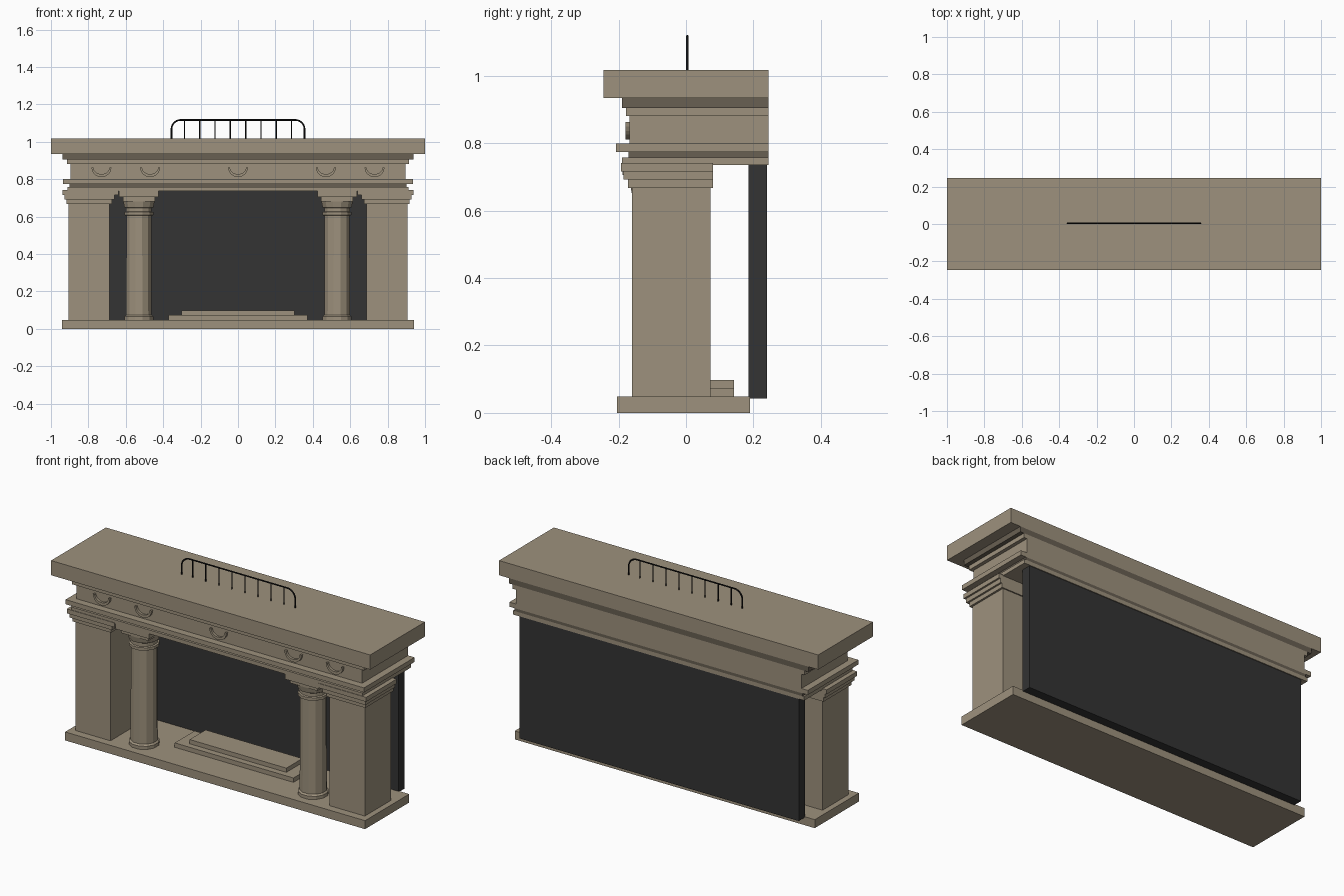
import bpy, bmesh, math
from mathutils import Matrix

cube = bpy.data.objects.get("Cube")
if cube:
    bpy.data.objects.remove(cube, do_unlink=True)


def material(name, r, g, b):
    m = bpy.data.materials.new(name)
    m.use_nodes = True
    m.diffuse_color = (r, g, b, 1)
    m.node_tree.nodes["Principled BSDF"].inputs["Base Color"].default_value = (r, g, b, 1)
    return m


STONE = material("warm stone", 0.34, 0.285, 0.205)
SHADE = material("dark stone", 0.14, 0.115, 0.085)
PANEL = material("charcoal", 0.033, 0.033, 0.033)
IRON = material("black iron", 0.006, 0.006, 0.006)


def add(name, bm, mat):
    bmesh.ops.recalc_face_normals(bm, faces=bm.faces)
    mesh = bpy.data.meshes.new(name)
    bm.to_mesh(mesh)
    bm.free()
    mesh.materials.append(mat)
    ob = bpy.data.objects.new(name, mesh)
    bpy.context.collection.objects.link(ob)
    return ob


def box(name, x, y, z, mat=STONE):
    """Box from (low, high) pairs."""
    bm = bmesh.new()
    bmesh.ops.create_cube(bm, size=1)
    for v in bm.verts:
        for i, (lo, hi) in enumerate((x, y, z)):
            v.co[i] = lo if v.co[i] < 0 else hi
    return add(name, bm, mat)


def wide(name, half, y, z, mat=STONE):
    return box(name, (-half, half), y, z, mat)


def lathe(name, profile, cx, cy, sides=12):
    bm = bmesh.new()
    rings = []
    for r, z in profile:
        ring = []
        for i in range(sides):
            a = 2 * math.pi * (i + 0.5) / sides
            ring.append(bm.verts.new((cx + r * math.cos(a), cy + r * math.sin(a), z)))
        rings.append(ring)
    for low, high in zip(rings, rings[1:]):
        for i in range(sides):
            j = (i + 1) % sides
            bm.faces.new((low[i], low[j], high[j], high[i]))
    bm.faces.new(rings[0])
    bm.faces.new(rings[-1])
    return add(name, bm, STONE)


# Base, hearth steps and back panel
wide("base", 0.94, (-0.205, 0.19), (0, 0.048))
wide("lower_hearth_step", 0.372, (-0.035, 0.143), (0.048, 0.073))
wide("upper_hearth_step", 0.303, (0.0, 0.143), (0.073, 0.097))
wide("back_panel", 0.875, (0.185, 0.24), (0.042, 0.736), PANEL)

# Stacked mouldings of the lintel, flush at the back
BACK = 0.245
wide("lintel_beam", 0.912, (-0.19, BACK), (0.736, 0.758))
wide("lower_shadow_band", 0.902, (-0.17, BACK), (0.758, 0.774), SHADE)
wide("lower_moulding", 0.935, (-0.208, BACK), (0.774, 0.80))
wide("frieze", 0.895, (-0.167, BACK), (0.80, 0.881))
wide("upper_moulding", 0.915, (-0.178, BACK), (0.881, 0.905))
wide("upper_shadow_band", 0.938, (-0.19, BACK), (0.905, 0.935), SHADE)
wide("mantel_shelf", 1.0, (-0.245, BACK), (0.935, 1.018))

# Square pillars and round columns on both sides
COL_Y = -0.083
column_profile = [(0.08, 0.048), (0.08, 0.066), (0.071, 0.074), (0.069, 0.605),
                  (0.08, 0.608), (0.08, 0.624), (0.071, 0.627), (0.071, 0.645),
                  (0.08, 0.65), (0.088, 0.685)]
for side, s in (("left", 1), ("right", -1)):
    def span(a, b):
        return tuple(sorted((s * a, s * b)))
    box(side + "_pillar", span(0.687, 0.907), (-0.16, 0.073), (0.048, 0.67))
    box(side + "_pillar_cap_low", span(0.675, 0.918), (-0.172, 0.08), (0.668, 0.692))
    box(side + "_pillar_cap_mid", span(0.66, 0.928), (-0.185, 0.08), (0.692, 0.716))
    box(side + "_pillar_cap_top", span(0.638, 0.938), (-0.193, 0.08), (0.716, 0.741))
    lathe(side + "_column", column_profile, s * 0.53, COL_Y)
    for part, h, z in (("low", 0.086, (0.682, 0.706)), ("top", 0.105, (0.706, 0.738))):
        box(side + "_column_cap_" + part, span(0.53 - h, 0.53 + h),
            (COL_Y - h, COL_Y + h), z)


# Crescent ornaments on the frieze
def crescent(name, cx, steps=12):
    bm = bmesh.new()
    arcs = []
    for w, drop in ((0.053, 0.052), (0.043, 0.036)):
        for y in (-0.18, -0.165):
            arc = []
            for i in range(steps + 1):
                a = math.pi * i / steps
                arc.append(bm.verts.new((cx + w * math.cos(a), y, 0.863 - drop * math.sin(a))))
            arcs.append(arc)
    loop = [arcs[0], arcs[1], arcs[3], arcs[2]]
    for p, q in zip(loop, loop[1:] + loop[:1]):
        for i in range(steps):
            bm.faces.new((p[i], p[i + 1], q[i + 1], q[i]))
    for i in (0, steps):
        bm.faces.new([arc[i] for arc in loop])
    return add(name, bm, STONE)


for n, cx in enumerate((-0.73, -0.47, 0, 0.47, 0.73)):
    crescent("crescent_%d" % (n + 1), cx)


# Iron rail: a bent tube with thin posts
def tube(name, points, radius):
    curve = bpy.data.curves.new(name + "_path", "CURVE")
    curve.dimensions = "3D"
    curve.bevel_depth = radius
    curve.bevel_resolution = 1
    curve.use_fill_caps = True
    spline = curve.splines.new("POLY")
    spline.points.add(len(points) - 1)
    for p, co in zip(spline.points, points):
        p.co = (*co, 1)
    curve.materials.append(IRON)
    ob = bpy.data.objects.new(name, curve)
    bpy.context.collection.objects.link(ob)


RAIL_Y, TOP, HALF, BEND = 0.004, 1.117, 0.356, 0.05
corner = []
for i in range(7):
    a = math.pi / 2 * i / 6
    corner.append((HALF - BEND + BEND * math.cos(a), RAIL_Y, TOP - BEND + BEND * math.sin(a)))
half = [(HALF, RAIL_Y, 1.016)] + corner
tube("rail", half + [(-x, y, z) for x, y, z in reversed(half)], 0.0045)
for i in range(8):
    x = -0.286 + i * 0.0817
    tube("rail_post_%d" % (i + 1), [(x, RAIL_Y, 1.016), (x, RAIL_Y, TOP)], 0.0035)
